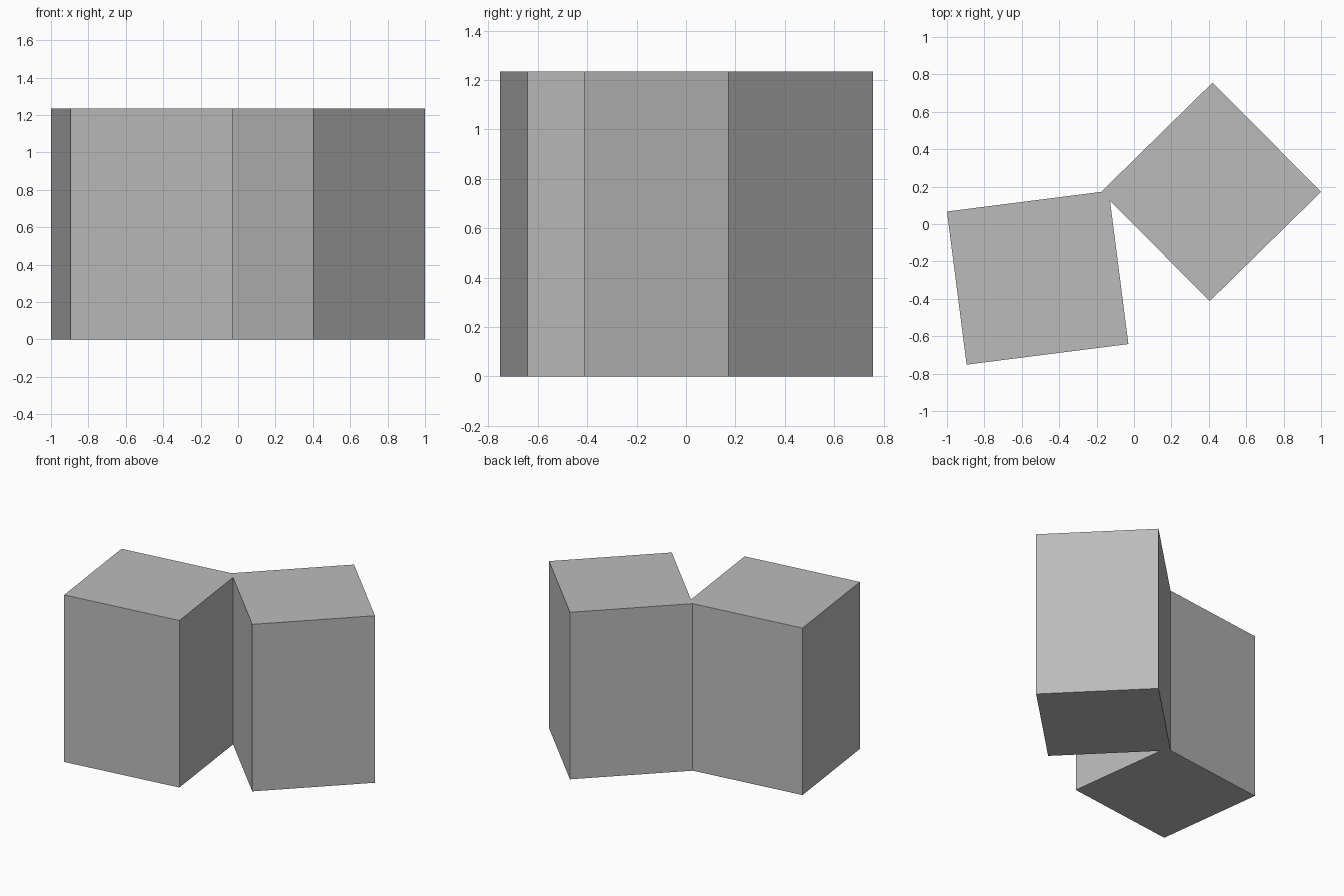
import bpy, bmesh
from mathutils import Vector

if "Cube" in bpy.data.objects:
    bpy.data.objects.remove(bpy.data.objects["Cube"])

HEIGHT = 1.235

grey = bpy.data.materials.new("plain grey")
grey.diffuse_color = (0.5, 0.5, 0.5, 1)
grey.use_nodes = True
grey.node_tree.nodes["Principled BSDF"].inputs["Base Color"].default_value = grey.diffuse_color


def block(name, a, b, d):
    """Upright block on a footprint given by one corner and its two neighbours."""
    a, b, d = Vector(a), Vector(b), Vector(d)
    bm = bmesh.new()
    base = bm.faces.new([bm.verts.new((p.x, p.y, 0)) for p in (a, b, b + d - a, d)])
    top = bmesh.ops.extrude_face_region(bm, geom=[base], use_keep_orig=True)
    bmesh.ops.translate(bm, vec=(0, 0, HEIGHT),
                        verts=[v for v in top["geom"] if isinstance(v, bmesh.types.BMVert)])
    bmesh.ops.recalc_face_normals(bm, faces=bm.faces)
    mesh = bpy.data.meshes.new(name)
    bm.to_mesh(mesh)
    bm.free()
    mesh.materials.append(grey)
    obj = bpy.data.objects.new(name, mesh)
    bpy.context.collection.objects.link(obj)
    return obj


# Two blocks that meet at a corner
block("left_block", (-0.895, -0.752), (-0.03, -0.642), (-1.0, 0.067))
block("right_block", (0.405, -0.412), (1.0, 0.172), (-0.175, 0.172))
